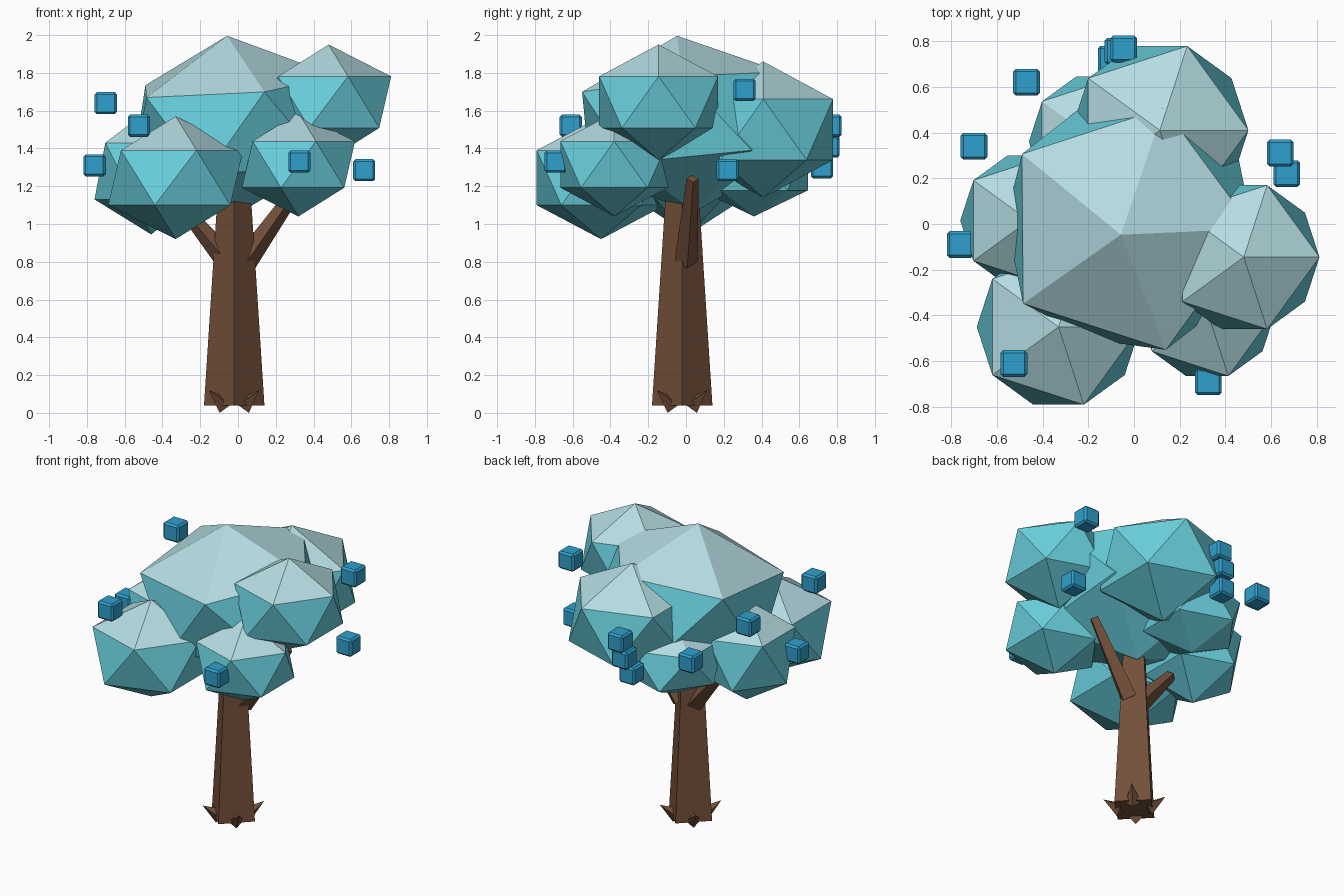
import bpy
import bmesh
from math import cos, sin, radians
from mathutils import Vector

if "Cube" in bpy.data.objects:
    bpy.data.objects.remove(bpy.data.objects["Cube"], do_unlink=True)


def material(name, rgb):
    """Flat material from 0-255 display colour."""
    lin = [((c / 255 + 0.055) / 1.055) ** 2.4 for c in rgb] + [1.0]
    mat = bpy.data.materials.new(name)
    mat.use_nodes = True
    mat.diffuse_color = lin
    mat.node_tree.nodes["Principled BSDF"].inputs["Base Color"].default_value = lin
    return mat


bark = material("brown_bark", (115, 80, 58))
leaf = material("teal_leaf", (105, 208, 222))
leaf_top = material("pale_leaf_top", (180, 220, 226))
fruit_blue = material("blue_fruit", (47, 160, 205))


def finish(name, *mats):
    obj = bpy.context.object
    obj.name = obj.data.name = name
    for mat in mats:
        obj.data.materials.append(mat)
    return obj


def limb(name, start, end, r1, r2):
    """Four-sided tapered limb between two points."""
    start, end = Vector(start), Vector(end)
    axis = end - start
    bpy.ops.mesh.primitive_cone_add(vertices=4, radius1=r1, radius2=r2,
                                    depth=axis.length, location=(start + end) / 2)
    obj = finish(name, bark)
    if axis.xy.length > 0.001:
        obj.rotation_euler = axis.to_track_quat("Z", "Y").to_euler()
    return obj


def clump(name, centre, radius, height, tilt=(0, 0, 0)):
    """Flattened icosahedron with a pale upper cap."""
    bpy.ops.mesh.primitive_ico_sphere_add(subdivisions=1, radius=1,
                                          location=centre, rotation=tilt)
    obj = finish(name, leaf, leaf_top)
    obj.scale = (radius, radius, height)
    for face in obj.data.polygons:
        face.material_index = 1 if face.normal.z > 0.5 else 0
    return obj


# Trunk and branches
MID = Vector((-0.02, -0.02, 0))
limb("trunk", MID + Vector((0, 0, 0.04)), MID + Vector((0, 0, 1.2)), 0.16, 0.085)
limb("left_branch", (0.04, 0.0, 0.80), (0.35, 0.035, 1.24), 0.062, 0.032)
limb("right_branch", (-0.06, 0.0, 0.81), (-0.27, 0.03, 1.06), 0.062, 0.036)

# Root spikes, one on each trunk face
for i in range(4):
    a = radians(45 + 90 * i)
    out = Vector((cos(a), sin(a), 0))
    limb(f"root_{i + 1}", MID + out * 0.08 + Vector((0, 0, 0.041)),
         MID + out * 0.19 + Vector((0, 0, 0.12)), 0.05, 0)

# Foliage
clump("crown", (-0.02, 0, 1.53), 0.625, 0.47, (0.1, -0.08, 0))
clump("left_clump", (0.48, -0.145, 1.645), 0.37, 0.305)
clump("back_clump", (0.113, 0.41, 1.50), 0.433, 0.36)
clump("back_right_clump", (-0.16, 0.36, 1.29), 0.335, 0.25)
clump("right_clump", (-0.46, 0.015, 1.28), 0.335, 0.335)
clump("front_right_clump", (-0.33, -0.45, 1.245), 0.4, 0.325)
clump("front_left_clump", (0.32, -0.38, 1.315), 0.335, 0.275)

# Cube fruits with chamfered edges
FRUITS = [(-0.70, 0.34, 1.64), (-0.525, -0.61, 1.52), (-0.76, -0.09, 1.31),
          (0.325, -0.69, 1.33), (0.668, 0.22, 1.285), (0.64, 0.31, 1.71),
          (-0.045, 0.765, 1.52), (-0.07, 0.755, 1.41), (-0.10, 0.72, 1.30),
          (-0.47, 0.62, 1.44)]
for i, pos in enumerate(FRUITS):
    bpy.ops.mesh.primitive_cube_add(size=0.117, location=pos)
    obj = finish(f"fruit_{i + 1}", fruit_blue)
    bm = bmesh.new()
    bm.from_mesh(obj.data)
    bmesh.ops.bevel(bm, geom=bm.edges[:], offset=0.012, segments=1, affect="EDGES")
    bm.to_mesh(obj.data)
    bm.free()
